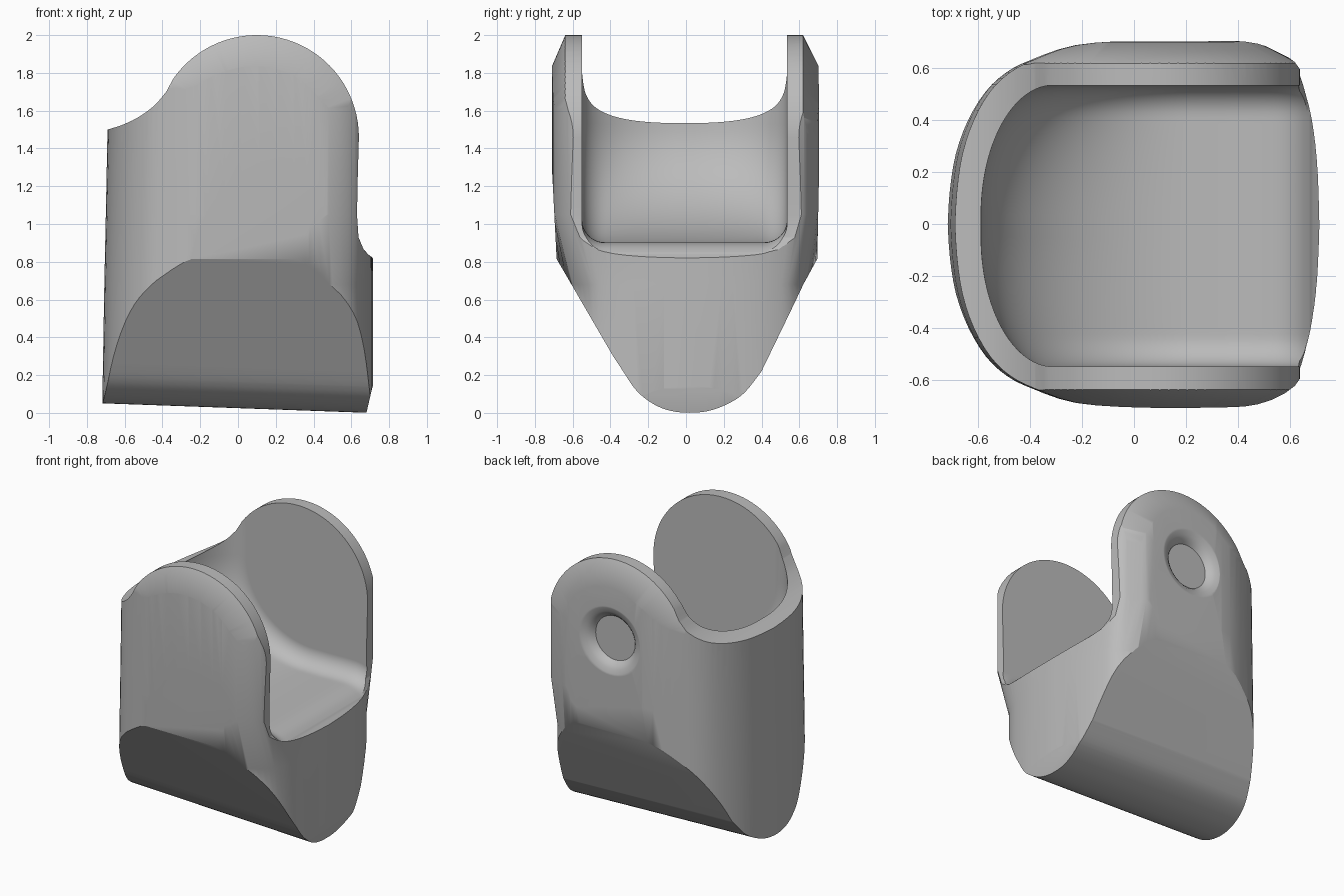
import bpy, bmesh, math

if "Cube" in bpy.data.objects:
    bpy.data.objects.remove(bpy.data.objects["Cube"], do_unlink=True)

AXIS_X, AXIS_Z, EAR_R = 0.1, 1.46, 0.54


def loft(name, rings):
    """Closed solid skinned through rings of equal point count."""
    bm = bmesh.new()
    loops = [[bm.verts.new(p) for p in ring] for ring in rings]
    n = len(loops[0])
    for a, b in zip(loops, loops[1:]):
        for i in range(n):
            j = (i + 1) % n
            bm.faces.new((a[i], a[j], b[j], b[i]))
    bm.faces.new(loops[0])
    bm.faces.new(loops[-1])
    bmesh.ops.recalc_face_normals(bm, faces=bm.faces)
    mesh = bpy.data.meshes.new(name)
    bm.to_mesh(mesh)
    bm.free()
    obj = bpy.data.objects.new(name, mesh)
    bpy.context.collection.objects.link(obj)
    return obj


def arc(cx, cz, rx, rz, start, end, steps):
    angles = [math.radians(start + (end - start) * i / steps) for i in range(steps + 1)]
    return [(cx + rx * math.cos(a), cz + rz * math.sin(a)) for a in angles]


def spline(points, steps=4):
    """Smooth open curve through the points."""
    padded = [points[0]] + points + [points[-1]]
    result = []
    for p, q, r, s in zip(padded, padded[1:], padded[2:], padded[3:]):
        for i in range(steps):
            t = i / steps
            result.append(tuple(
                b + t * (c - a) / 2 + t * t * (a - 2.5 * b + 2 * c - d / 2)
                + t ** 3 * (1.5 * (b - c) + (d - a) / 2)
                for a, b, c, d in zip(p, q, r, s)))
    return result + [points[-1]]


def combine(target, cutter, operation):
    mod = target.modifiers.new(cutter.name, 'BOOLEAN')
    mod.operation = operation
    mod.solver = 'EXACT'
    mod.object = cutter
    bpy.context.view_layer.objects.active = target
    bpy.ops.object.modifier_apply(modifier=mod.name)
    bpy.data.objects.remove(cutter, do_unlink=True)


# Wedge with a rounded keel, tilted slightly along its length
tip = [(-.33, .215), (-.26, .115), (-.17, .045), (-.08, .01), (.02, 0), (.12, .01),
       (.22, .047), (.31, .107), (.40, .22)]
keel = [(-.71, 2.3), (-.71, 1.3), (-.685, .815)] + spline(tip)
keel += [(.695, .815), (.705, 1.3), (.7, 2.3)]
body = loft("hinge_bracket", [[(x, y, z + (0.05 * (0.7 - x) / 1.4 if z < 0.5 else 0))
                               for y, z in keel] for x in (-1, 1)])

# Plan outline: rounded back, front corners rounder below the ears than beside them
back = [(-.72, 0), (-.712, .13), (-.69, .27), (-.645, .4), (-.58, .51), (-.5, .585),
        (-.4, .635), (-.23, .69), (.02, .708)]
beside = [(.3, .708), (.48, .695), (.62, .625), (.67, .51), (.697, .37), (.71, .2), (.715, 0)]
below_rear = [(.3, .695), (.5, .635), (.61, .565), (.66, .47), (.69, .35), (.708, .19), (.715, 0)]
below_front = [(.3, .675), (.5, .6), (.61, .52), (.66, .43), (.687, .32), (.706, .18), (.715, 0)]
rings = []
for z, rear, front, taper in ((-.2, below_rear, below_front, 1.004),
                              (.68, below_rear, below_front, .983),
                              (1.05, beside, beside, .972), (2.4, beside, beside, .935)):
    plan = spline(back + rear, 3)
    plan += [(x, -y) for x, y in spline(back + front, 3)[-2:0:-1]]
    rings.append([(x * (taper if x < 0 else 1), y, z) for x, y in plan])
combine(body, loft("plan_outline", rings), 'INTERSECT')

# Side silhouette: round ears, low back wall, front lip
side = [(-1, -.1), (.66, -.1), (.68, 0), (.71, .13), (.8, .4), (.8, .79), (.715, .82),
        (.665, .865), (.638, .93), (.63, 1.05), (.634, 1.25)]
side += arc(AXIS_X, AXIS_Z, EAR_R, EAR_R, 0, 145, 36)
side += spline([(-.38, 1.7), (-.44, 1.63), (-.52, 1.57), (-.6, 1.53), (-.69, 1.5), (-1, 1.41)])
silhouette = loft("side_silhouette", [[(x, y, z) for x, z in side] for y in (-1, 1)])
combine(body, silhouette, 'INTERSECT')

# Conical chamfer around the outside of both ears
rings = []
for y, r in ((-.725, .34), (-.635, .55), (-.615, 1.5), (.6, 1.5), (.615, .55), (.715, .35)):
    arch = [(AXIS_X + r, -.3)] + arc(AXIS_X, AXIS_Z, r, r, 0, 180, 48) + [(AXIS_X - r, -.3)]
    rings.append([(x, y, z) for x, z in arch])
combine(body, loft("ear_chamfer", rings), 'INTERSECT')


# Cavity between the ears: back wall sweeping down into a shallow floor and a rounded lip
def cavity_ring(y, dx, dz):
    wall = arc(.22, 1.53, .81 - dx, .63 - dz, 180, 270, 24)
    floor = spline([(.35, .9), (.48, .903), (.57, .9), (.63, .882),
                    (.675, .853), (.715, .82), (.95, .66)])
    section = [(dx - .6, 2.4)] + wall + [(x, z + dz) for x, z in floor] + [(.95, 2.4)]
    return [(x, y, z) for x, z in section]


CORNER_X, CORNER_Y, FILLET, STEPS = .28, .5, .12, 24
stations = []
for i in range(STEPS + 1):
    a = math.pi / 2 * i / STEPS
    reach = CORNER_Y * math.sin(a)
    u = min(1, max(0, (reach - CORNER_Y + FILLET) / FILLET))
    stations.append((reach, CORNER_X * (1 - math.cos(a)), FILLET * (1 - math.sqrt(1 - u * u))))
rings = [cavity_ring(-.55 + CORNER_Y - s, dx, dz) for s, dx, dz in reversed(stations)]
rings += [cavity_ring(.535 - CORNER_Y + s, dx, dz) for s, dx, dz in stations]
combine(body, loft("cavity", rings), 'DIFFERENCE')

# Flared blind hole on the outside of the rear ear
rings = []
for y, r in ((.645, .155), (.66, .165), (.675, .18), (.69, .2), (.7, .23), (.708, .26), (.8, .3)):
    rings.append([(x, y, z) for x, z in arc(AXIS_X, AXIS_Z, r, r, 0, 352.5, 47)])
combine(body, loft("pivot_hole", rings), 'DIFFERENCE')

# Single grey finish
grey = bpy.data.materials.new("plain_grey")
grey.use_nodes = True
colour = (0.5, 0.5, 0.5, 1)
grey.diffuse_color = colour
grey.node_tree.nodes["Principled BSDF"].inputs["Base Color"].default_value = colour
body.data.materials.clear()
body.data.materials.append(grey)
for face in body.data.polygons:
    face.material_index = 0

# Smooth shading that keeps the large faces flat
bpy.ops.object.select_all(action='DESELECT')
body.select_set(True)
bpy.context.view_layer.objects.active = body
bpy.ops.object.shade_smooth_by_angle(angle=math.radians(28))
weighted = body.modifiers.new("weighted_normals", 'WEIGHTED_NORMAL')
weighted.keep_sharp = True
